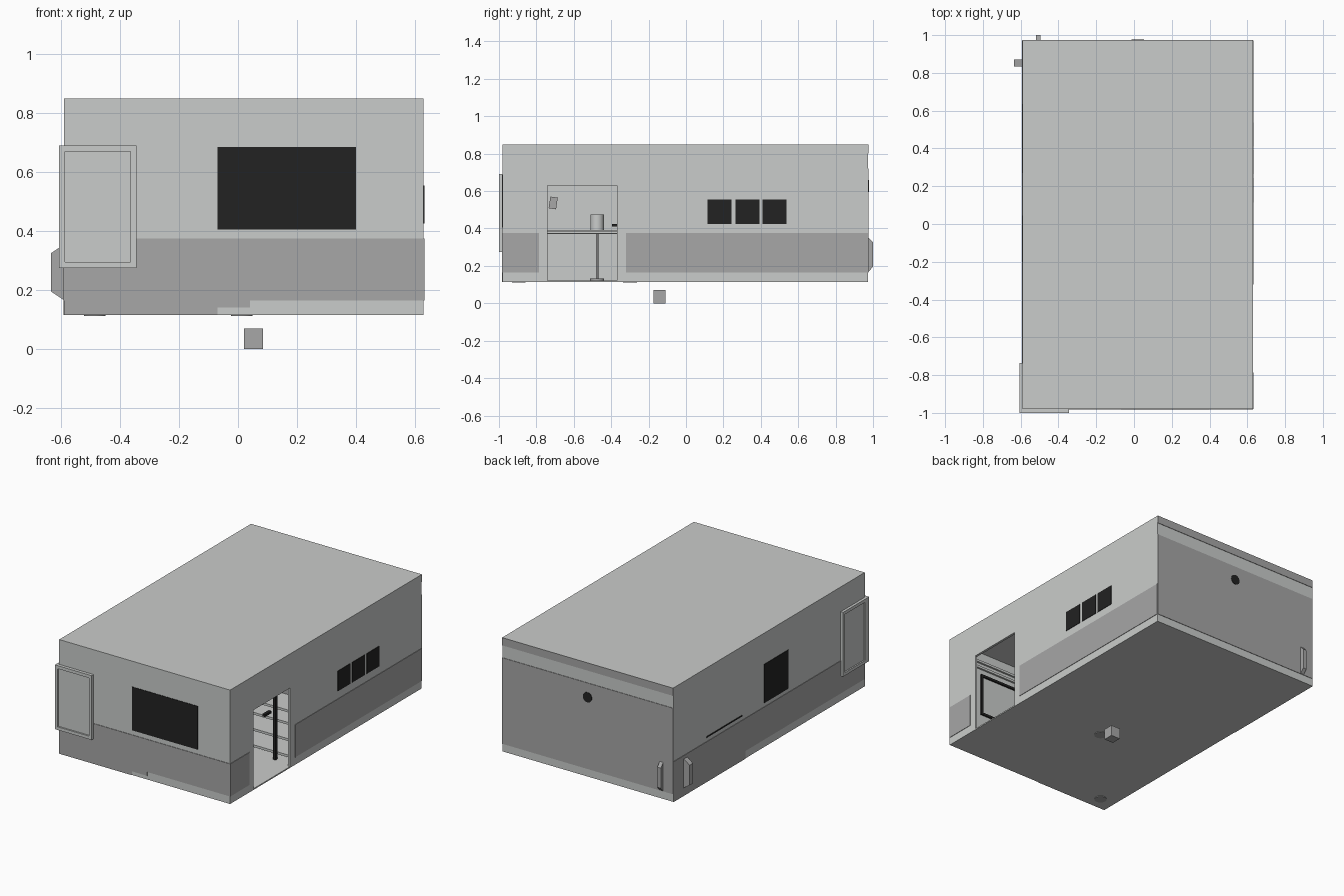
import bpy, bmesh
from mathutils import Matrix, Euler

cube = bpy.data.objects.get("Cube")
if cube:
    bpy.data.objects.remove(cube, do_unlink=True)


def material(name, rgb):
    m = bpy.data.materials.new(name)
    m.use_nodes = True
    m.diffuse_color = (*rgb, 1)
    m.node_tree.nodes["Principled BSDF"].inputs["Base Color"].default_value = (*rgb, 1)
    return m


PALE = material("pale_grey", (0.59, 0.605, 0.595))
MID = material("mid_grey", (0.385, 0.385, 0.385))
BLACK = material("black", (0.016, 0.016, 0.016))


def finish(name, bm, mat):
    bmesh.ops.recalc_face_normals(bm, faces=bm.faces)
    mesh = bpy.data.meshes.new(name)
    bm.to_mesh(mesh)
    bm.free()
    mesh.materials.append(mat)
    obj = bpy.data.objects.new(name, mesh)
    bpy.context.collection.objects.link(obj)
    return obj


def box(name, x, y, z, mat, turn=(0, 0, 0)):
    """Box from its (low, high) extents on each axis."""
    bm = bmesh.new()
    size = [r[1] - r[0] for r in (x, y, z)]
    mid = [(r[0] + r[1]) / 2 for r in (x, y, z)]
    bmesh.ops.create_cube(bm, size=1, matrix=Matrix.LocRotScale(mid, Euler(turn), size))
    return finish(name, bm, mat)


def rod(name, x, y, z, radius, mat, turn=(0, 0, 0)):
    """Cylinder along z, or turned about its centre."""
    bm = bmesh.new()
    place = Matrix.LocRotScale((x, y, (z[0] + z[1]) / 2), Euler(turn), None)
    bmesh.ops.create_cone(bm, cap_ends=True, segments=24, radius1=radius,
                          radius2=radius, depth=z[1] - z[0], matrix=place)
    obj = finish(name, bm, mat)
    for p in obj.data.polygons:
        p.use_smooth = len(p.vertices) == 4
    return obj


def prism(name, points, shift, mat):
    """Closed outline pushed along a vector."""
    bm = bmesh.new()
    face = bm.faces.new([bm.verts.new(p) for p in points])
    new = bmesh.ops.extrude_face_region(bm, geom=[face])["geom"]
    bmesh.ops.translate(bm, vec=shift, verts=[v for v in new if isinstance(v, bmesh.types.BMVert)])
    return finish(name, bm, mat)


def cut(obj, cutter):
    mod = obj.modifiers.new("cut", "BOOLEAN")
    mod.operation, mod.solver, mod.object = "DIFFERENCE", "EXACT", cutter
    cutter.hide_render = True
    graph = bpy.context.evaluated_depsgraph_get()
    mesh = bpy.data.meshes.new_from_object(obj.evaluated_get(graph))
    obj.modifiers.clear()
    obj.data = mesh
    bpy.data.objects.remove(cutter, do_unlink=True)


# Room shell with doorway
L, R, F, B, LOW, TOP = -0.59, 0.63, -0.98, 0.972, 0.115, 0.85
T = 0.003
room = box("room_shell", (L, R), (F, B), (LOW, TOP), PALE)
cut(room, box("room_space", (L + 0.015, R - 0.015), (F + 0.015, B - 0.015),
              (LOW + 0.008, TOP - 0.015), PALE))
cut(room, box("door_space", (R - 0.1, R + 0.1), (-0.74, -0.37), (LOW + 0.008, 0.63), PALE))


# Thin painted plates on each outside wall
def front_plate(name, x, z, mat):
    box(name, x, (F - T, F), z, mat)


def back_plate(name, x, z, mat):
    box(name, x, (B, B + T), z, mat)


def door_side_plate(name, y, z, mat):
    box(name, (R, R + T), y, z, mat)


def far_side_plate(name, y, z, mat):
    box(name, (L - T, L), y, z, mat)


BAND = (0.165, 0.375)
front_plate("front_band", (L, R), BAND, MID)
front_plate("front_base_band", (L, -0.07), (LOW, 0.165), MID)
front_plate("front_base_step", (-0.07, 0.04), (0.14, 0.165), MID)
front_plate("front_window", (-0.07, 0.4), (0.405, 0.685), BLACK)

door_side_plate("door_band_front", (F, -0.785), BAND, MID)
door_side_plate("door_band_back", (-0.32, B), BAND, MID)
for i, y in enumerate((0.115, 0.265, 0.41)):
    door_side_plate(f"small_window_{i + 1}", (y, y + 0.128), (0.425, 0.555), BLACK)

far_side_plate("far_band", (F, B), BAND, MID)
far_side_plate("far_base_band", (0.24, B), (LOW, 0.165), MID)
far_side_plate("far_window", (-0.2, 0.045), (0.4, 0.65), BLACK)
far_side_plate("far_slot", (0.27, 0.635), (0.4, 0.408), BLACK)

back_plate("back_panel", (L, R), (0.165, 0.72), MID)
back_plate("back_top_band", (L, R), (0.8, TOP), MID)
rod("back_porthole", 0.02, B + T, (0.625, 0.631), 0.032, BLACK, (1.5708, 0, 0))

# Raised poster frames wrapping the front corner
LOWZ, HIGHZ, W = 0.275, 0.69, 0.02
x0, x1 = -0.607, -0.345
box("front_poster", (x0, x1), (F - 0.01, F), (LOWZ, HIGHZ), PALE)
for i, z in enumerate((LOWZ, HIGHZ - W)):
    box(f"front_frame_rail_{i}", (x0, x1), (-1, F), (z, z + W), PALE)
for i, x in enumerate((x0, x1 - W)):
    box(f"front_frame_post_{i}", (x, x + W), (-1, F), (LOWZ + W, HIGHZ - W), PALE)
y0, y1 = F, -0.735
box("side_poster", (L - 0.008, L), (y0, y1), (LOWZ, HIGHZ), PALE)
for i, z in enumerate((LOWZ, HIGHZ - W)):
    box(f"side_frame_rail_{i}", (x0, L), (y0, y1), (z, z + W), PALE)
for i, y in enumerate((y0, y1 - W)):
    box(f"side_frame_post_{i}", (x0, L), (y, y + W), (LOWZ + W, HIGHZ - W), PALE)

# Tapered grips near the back corner
outline = ((0, 0.165), (1, 0.195), (1, 0.325), (0, 0.355))
prism("side_grip", [(L - 0.045 * d, 0.835, z) for d, z in outline], (0, 0.035, 0), MID)
prism("back_grip", [(-0.52, B + 0.028 * d, z) for d, z in outline], (0.025, 0, 0), MID)

# Loose block and discs under the floor
box("lower_block", (0.02, 0.085), (-0.175, -0.11), (0, 0.07), MID)
for i, (x, y) in enumerate(((0.013, -0.3), (-0.486, -0.894))):
    rod(f"floor_disc_{i}", x, y, (LOW - 0.004, LOW + 0.012), 0.037, MID)

# Table inside the doorway
for i, z in enumerate((0.37, 0.385)):
    box(f"table_top_{i}", (-0.18, 0.12), (-0.85, -0.15), (z, z + 0.006), PALE)
rod("table_post", 0, -0.475, (0.13, 0.37), 0.006, MID)
rod("table_foot", 0, -0.475, (0.123, 0.132), 0.037, MID)
rod("table_canister", 0, -0.475, (0.391, 0.475), 0.036, PALE)
box("wall_speaker", (-0.57, -0.52), (-0.73, -0.69), (0.505, 0.568), MID, (-0.15, 0, 0))

# Shelf rack with black post behind the door edge
for i, z in enumerate((0.14, 0.245, 0.35, 0.43)):
    box(f"rack_shelf_{i}", (0.1, 0.6), (-0.3, -0.12), (z, z + 0.015), PALE)
box("rack_back", (0.1, 0.6), (-0.125, -0.115), (0.123, 0.5), MID)
box("rack_post", (0.49, 0.51), (-0.345, -0.325), (0.123, 0.57), BLACK)
box("rack_handle", (0.45, 0.47), (-0.395, -0.33), (0.41, 0.425), BLACK)

# Inside trim and window surround on the front wall
INNER = F + 0.015
for i, z in enumerate((0.72, 0.76)):
    box(f"inside_rail_{i}", (L + 0.02, R - 0.02), (INNER, INNER + 0.012), (z, z + 0.015), PALE)
for i, z in enumerate((0.405, 0.67)):
    box(f"inside_window_rail_{i}", (-0.07, 0.4), (INNER, INNER + 0.01), (z, z + 0.015), BLACK)
for i, x in enumerate((-0.07, 0.385)):
    box(f"inside_window_post_{i}", (x, x + 0.015), (INNER, INNER + 0.01), (0.42, 0.67), BLACK)
